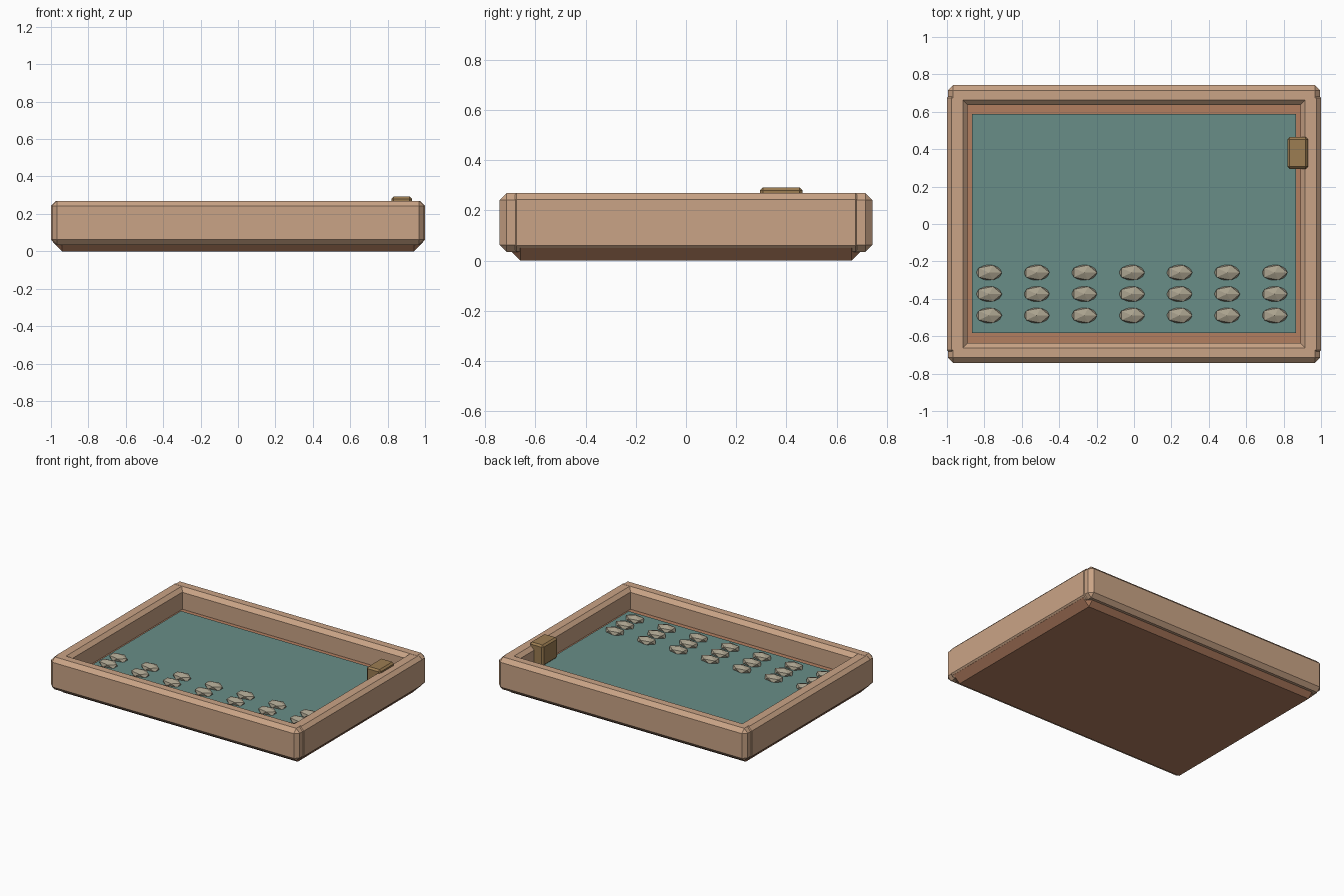
import bpy
import bmesh
from mathutils import Matrix, Vector

cube = bpy.data.objects.get("Cube")
if cube:
    bpy.data.objects.remove(cube, do_unlink=True)


def linear(c):
    c /= 255
    return c / 12.92 if c < 0.04045 else ((c + 0.055) / 1.055) ** 2.4


def material(name, *rgb):
    colour = [linear(c) for c in rgb] + [1.0]
    m = bpy.data.materials.new(name)
    m.use_nodes = True
    m.diffuse_color = colour
    m.node_tree.nodes["Principled BSDF"].inputs["Base Color"].default_value = colour
    return m


def finish(bm, name, mat):
    mesh = bpy.data.meshes.new(name)
    bm.to_mesh(mesh)
    bm.free()
    mesh.materials.append(mat)
    obj = bpy.data.objects.new(name, mesh)
    bpy.context.collection.objects.link(obj)
    return obj


def block(name, mat, x, y, z, chamfer=0.0):
    """Box between the (low, high) limits on each axis, with flat chamfers."""
    lows, highs = Vector((x[0], y[0], z[0])), Vector((x[1], y[1], z[1]))
    bm = bmesh.new()
    bmesh.ops.create_cube(bm, size=1)
    bmesh.ops.scale(bm, vec=highs - lows, verts=bm.verts)
    bmesh.ops.translate(bm, vec=(lows + highs) / 2, verts=bm.verts)
    if chamfer:
        bmesh.ops.bevel(bm, geom=bm.edges[:], offset=chamfer, segments=1,
                        affect='EDGES', profile=0.5)
    return finish(bm, name, mat)


wood = material("light wood", 202, 164, 134)
dark_wood = material("red brown wood", 178, 126, 96)
felt = material("teal lining", 104, 141, 135)
stone = material("grey stone", 170, 162, 142)
brass = material("brass", 156, 125, 82)

# Base board and inset lining
block("base_board", dark_wood, (-0.99, 0.99), (-0.71, 0.71), (0, 0.12), 0.05)
block("lining", felt, (-0.867, 0.867), (-0.583, 0.587), (0.10, 0.132))

# Rails: long ones front and back, shorter ones tucked between them
for side, name in ((-1, "front_rail"), (1, "back_rail")):
    y = sorted((side * 0.635, side * 0.743))
    block(name, wood, (-0.995, 0.995), y, (0.035, 0.27), 0.028)
for side, name in ((-1, "right_rail"), (1, "left_rail")):
    x = sorted((side * 0.89, side))
    block(name, wood, x, (-0.7, 0.7), (0.036, 0.269), 0.025)

# Latch on the inside of the left rail
block("latch", brass, (0.82, 0.93), (0.295, 0.465), (0.14, 0.292), 0.012)

# Three rows of faceted pebbles
for row in range(3):
    for col in range(7):
        bm = bmesh.new()
        bmesh.ops.create_icosphere(bm, subdivisions=1, radius=1)
        spot = Vector((-0.775 + 0.2545 * col, -0.26 - 0.1145 * row, 0.14))
        bm.transform(Matrix.Translation(spot) @ Matrix.Diagonal((0.077, 0.047, 0.03, 1)))
        finish(bm, f"pebble_{row + 1}_{col + 1}", stone)
